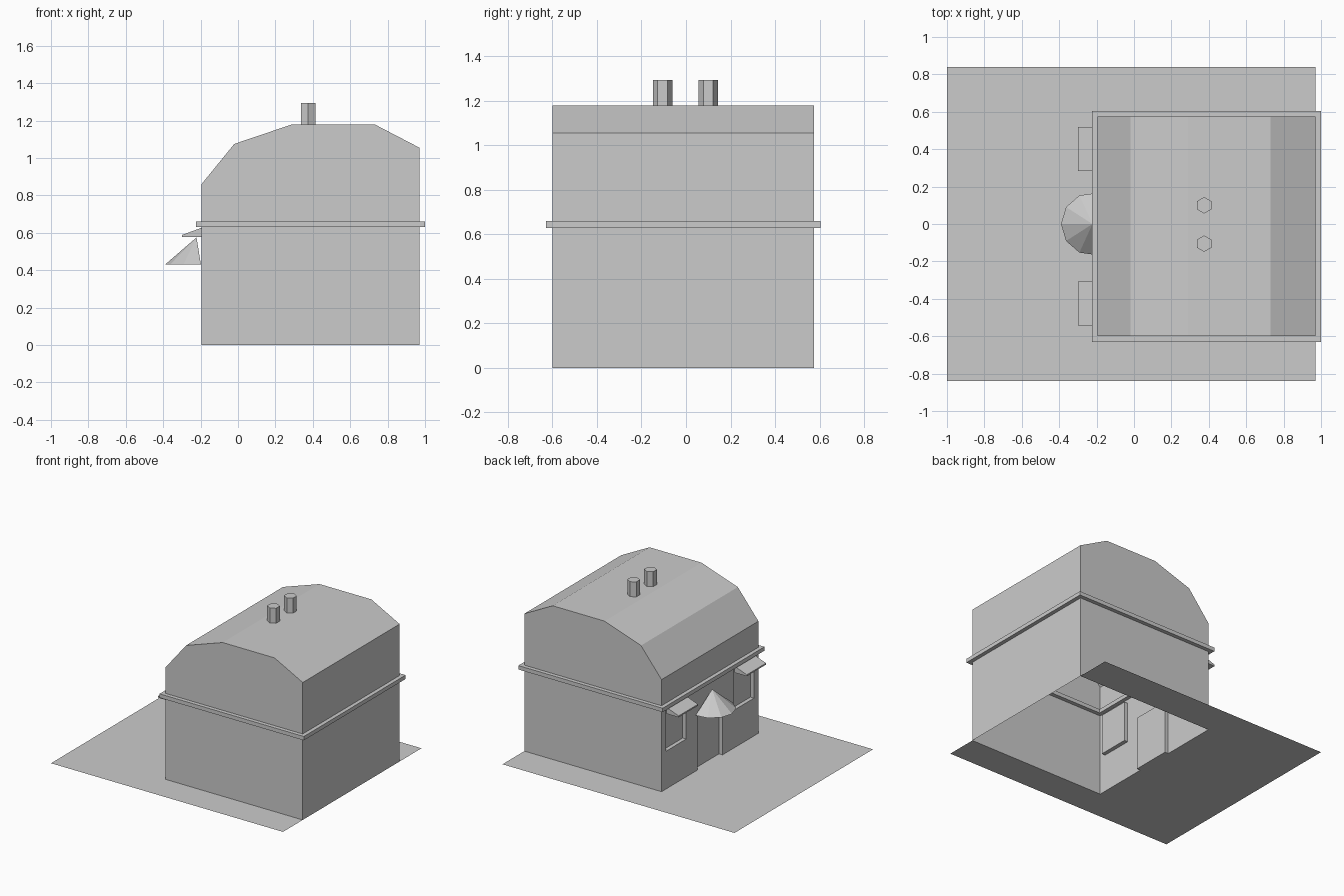
import bpy, bmesh, math
from mathutils import Vector

if "Cube" in bpy.data.objects:
    bpy.data.objects.remove(bpy.data.objects["Cube"])

X0, X1, Y0, Y1 = -0.195, 0.97, -0.60, 0.575   # house footprint
YC = (Y0 + Y1) / 2                            # facade symmetry line


def finish(name, bm, merge=True, recalc=True):
    if merge:
        bmesh.ops.remove_doubles(bm, verts=bm.verts, dist=1e-4)
    if recalc:
        bmesh.ops.recalc_face_normals(bm, faces=bm.faces)
    me = bpy.data.meshes.new(name)
    bm.to_mesh(me)
    bm.free()
    ob = bpy.data.objects.new(name, me)
    bpy.context.collection.objects.link(ob)
    return ob


def face(bm, pts):
    return bm.faces.new([bm.verts.new(p) for p in pts])


def prism(bm, profile, y0, y1):
    """Closed extrusion along y of an (x, z) profile."""
    f = face(bm, [(x, y0, z) for x, z in profile])
    new = bmesh.ops.extrude_face_region(bm, geom=[f], use_keep_orig=True)
    moved = [g for g in new["geom"] if isinstance(g, bmesh.types.BMVert)]
    bmesh.ops.translate(bm, verts=moved, vec=(0, y1 - y0, 0))


# Ground sheet, open beneath the house
bm = bmesh.new()
for x0, x1, y0, y1 in ((-1, X1, -0.84, Y0), (-1, X1, Y1, 0.84), (-1, X0, Y0, Y1)):
    face(bm, [(x0, y0, 0), (x1, y0, 0), (x1, y1, 0), (x0, y1, 0)])
finish("ground_sheet", bm, recalc=False)

# House shell: end gables, back wall and faceted roof, no floor
roof = [(X1, 1.055), (0.73, 1.18), (0.29, 1.18), (-0.02, 1.075), (X0, 0.86)]
outline = [(X0, 0), (X1, 0)] + roof
bm = bmesh.new()
face(bm, [(x, Y0, z) for x, z in outline])
face(bm, [(x, Y1, z) for x, z in reversed(outline)])
strip = outline[1:]
for (xa, za), (xb, zb) in zip(strip, strip[1:]):
    face(bm, [(xa, Y0, za), (xa, Y1, za), (xb, Y1, zb), (xb, Y0, zb)])
finish("house_shell", bm, recalc=False)

# Entrance wall with recessed door and windows
half = [0.152, 0.288, 0.533, (Y1 - Y0) / 2]
ys = [YC - h for h in reversed(half)] + [YC + h for h in half]
zs = [0, 0.29, 0.41, 0.60, 0.86]
bm = bmesh.new()
recessed = []
for i in range(len(ys) - 1):
    for j in range(len(zs) - 1):
        f = face(bm, [(X0, ys[i], zs[j]), (X0, ys[i], zs[j + 1]),
                      (X0, ys[i + 1], zs[j + 1]), (X0, ys[i + 1], zs[j])])
        if (i == 3 and j < 2) or (i in (1, 5) and j in (1, 2)):
            recessed.append(f)
bmesh.ops.remove_doubles(bm, verts=bm.verts, dist=1e-4)
new = bmesh.ops.extrude_face_region(bm, geom=recessed)
bmesh.ops.translate(bm, vec=(0.03, 0, 0),
                    verts=[g for g in new["geom"] if isinstance(g, bmesh.types.BMVert)])
bmesh.ops.delete(bm, geom=[f for f in recessed if f.is_valid], context='FACES')
for f in bm.faces:                            # outside faces -x
    f.normal_update()
    if f.normal.x > 0.5:
        f.normal_flip()
finish("entrance_wall", bm, recalc=False)

# Trim band around the walls, standing out on both sides
T = 0.03
bm = bmesh.new()
rings = []
for off, z in ((T, 0.63), (T, 0.66), (-T, 0.66), (-T, 0.63)):
    rings.append([(X0 - off, Y0 - off, z), (X1 + off, Y0 - off, z),
                  (X1 + off, Y1 + off, z), (X0 - off, Y1 + off, z)])
for k in range(4):
    a, b = rings[k], rings[(k + 1) % 4]
    for i in range(4):
        j = (i + 1) % 4
        face(bm, [a[i], a[j], b[j], b[i]])
finish("trim_band", bm)

# Window awnings
for side, name in ((-1, "awning_a"), (1, "awning_b")):
    c = YC + side * 0.413
    bm = bmesh.new()
    prism(bm, [(X0, 0.577), (-0.30, 0.577), (-0.30, 0.588), (X0, 0.627)],
          c - 0.117, c + 0.117)
    finish(name, bm)

# Half-cone canopy above the door
bm = bmesh.new()
apex = Vector((-0.222, 0.0, 0.575))
step = 2 * math.pi / 11
rim = [(apex.x - 0.168 * math.cos(k * step), 0.168 * math.sin(k * step), 0.43)
       for k in range(-3, 4)]
face(bm, rim)
for a, b in zip(rim, rim[1:] + rim[:1]):
    face(bm, [a, b, apex])
finish("door_canopy", bm)

# Hexagonal chimneys
for y, name in ((-0.105, "chimney_a"), (0.1, "chimney_b")):
    bpy.ops.mesh.primitive_cylinder_add(vertices=6, radius=0.044, depth=0.115,
                                        location=(0.375, y, 1.2375))
    bpy.context.object.name = name
